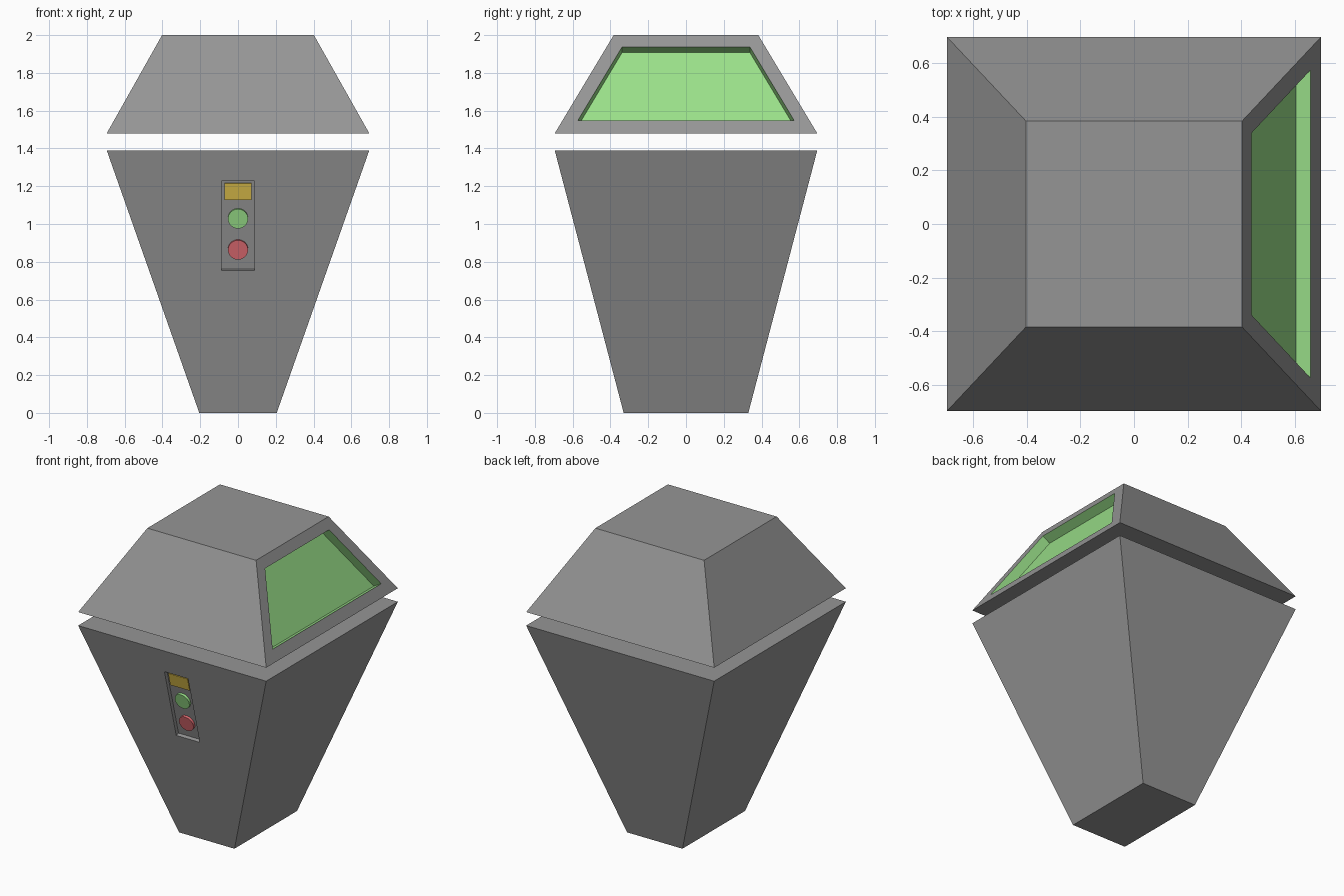
import bpy, bmesh
from mathutils import Matrix, Vector

if "Cube" in bpy.data.objects:
    bpy.data.objects.remove(bpy.data.objects["Cube"])


def material(name, rgb):
    m = bpy.data.materials.new(name)
    m.diffuse_color = (*rgb, 1)
    m.use_nodes = True
    m.node_tree.nodes["Principled BSDF"].inputs["Base Color"].default_value = m.diffuse_color
    return m


grey = material("grey", (0.3, 0.3, 0.3))
green = material("green", (0.32, 0.74, 0.25))
red = material("red", (0.75, 0.15, 0.17))
yellow = material("yellow", (0.73, 0.52, 0.07))


def finish(bm, name, mats):
    me = bpy.data.meshes.new(name)
    bm.normal_update()
    bm.to_mesh(me)
    bm.free()
    ob = bpy.data.objects.new(name, me)
    bpy.context.collection.objects.link(ob)
    for m in mats:
        me.materials.append(m)
    return ob


def frustum(z0, size0, z1, size1):
    """Tapered box from half sizes at the bottom and top."""
    bm = bmesh.new()
    bmesh.ops.create_cube(bm, size=2)
    for v in bm.verts:
        sx, sy = size1 if v.co.z > 0 else size0
        v.co = (v.co.x * sx, v.co.y * sy, z1 if v.co.z > 0 else z0)
    bm.normal_update()
    return bm


def side_face(bm, direction):
    return max(bm.faces, key=lambda f: f.normal.dot(Vector(direction)))


def recess(bm, face, corners, depth, mat=0):
    """Sink a pocket with the given corners straight into a face."""
    n = face.normal.copy()
    outer = list(face.verts)
    rim = [min(corners, key=lambda c: (c - v.co).length) for v in outer]
    top = [bm.verts.new(c) for c in rim]
    low = [bm.verts.new(c - n * depth) for c in rim]
    bm.faces.remove(face)
    for i in range(4):
        j = (i + 1) % 4
        bm.faces.new((outer[i], outer[j], top[j], top[i]))
        bm.faces.new((top[i], top[j], low[j], low[i])).material_index = mat
    bm.faces.new(low).material_index = mat


# Upper hood with the green window pocket on its right side
def hood_point(y, z):
    return Vector((0.695 - (z - 1.48) / 0.52 * 0.293, y, z))


bm = frustum(1.48, (0.695, 0.695), 2.0, (0.402, 0.383))
window = [hood_point(s * y, z) for y, z in ((0.573, 1.547), (0.338, 1.938)) for s in (-1, 1)]
recess(bm, side_face(bm, (1, 0, 0)), window, 0.062, 1)
finish(bm, "hood", (grey, green))


# Tapered lower body with a shallow control pocket on the front
def body_point(x, z):
    return Vector((x, -0.33 - z / 1.39 * 0.365, z))


bm = frustum(0, (0.205, 0.33), 1.39, (0.695, 0.695))
front = side_face(bm, (0, -1, 0))
normal = front.normal.copy()
panel = [body_point(s * 0.087, z) for z in (0.755, 1.228) for s in (-1, 1)]
DEPTH = 0.025
recess(bm, front, panel, DEPTH)
finish(bm, "body", (grey,))


# Buttons and display standing on the pocket floor
def on_panel(z, height):
    side = Vector((1, 0, 0))
    up = normal.cross(side)
    m = Matrix((side, up, normal)).transposed().to_4x4()
    m.translation = body_point(0, z) - normal * (DEPTH - height / 2)
    return m


for name, z, mat in (("green_button", 1.025, green), ("red_button", 0.86, red)):
    bm = bmesh.new()
    bmesh.ops.create_cone(bm, cap_ends=True, segments=32, radius1=0.053, radius2=0.053,
                          depth=0.016, matrix=on_panel(z, 0.016))
    ob = finish(bm, name, (mat,))
    bpy.ops.object.select_all(action='DESELECT')
    ob.select_set(True)
    bpy.context.view_layer.objects.active = ob
    bpy.ops.object.shade_smooth_by_angle()

bm = bmesh.new()
bmesh.ops.create_cube(bm, size=1, matrix=on_panel(1.168, 0.012) @ Matrix.Diagonal((0.143, 0.089, 0.012, 1)))
finish(bm, "display", (yellow,))
